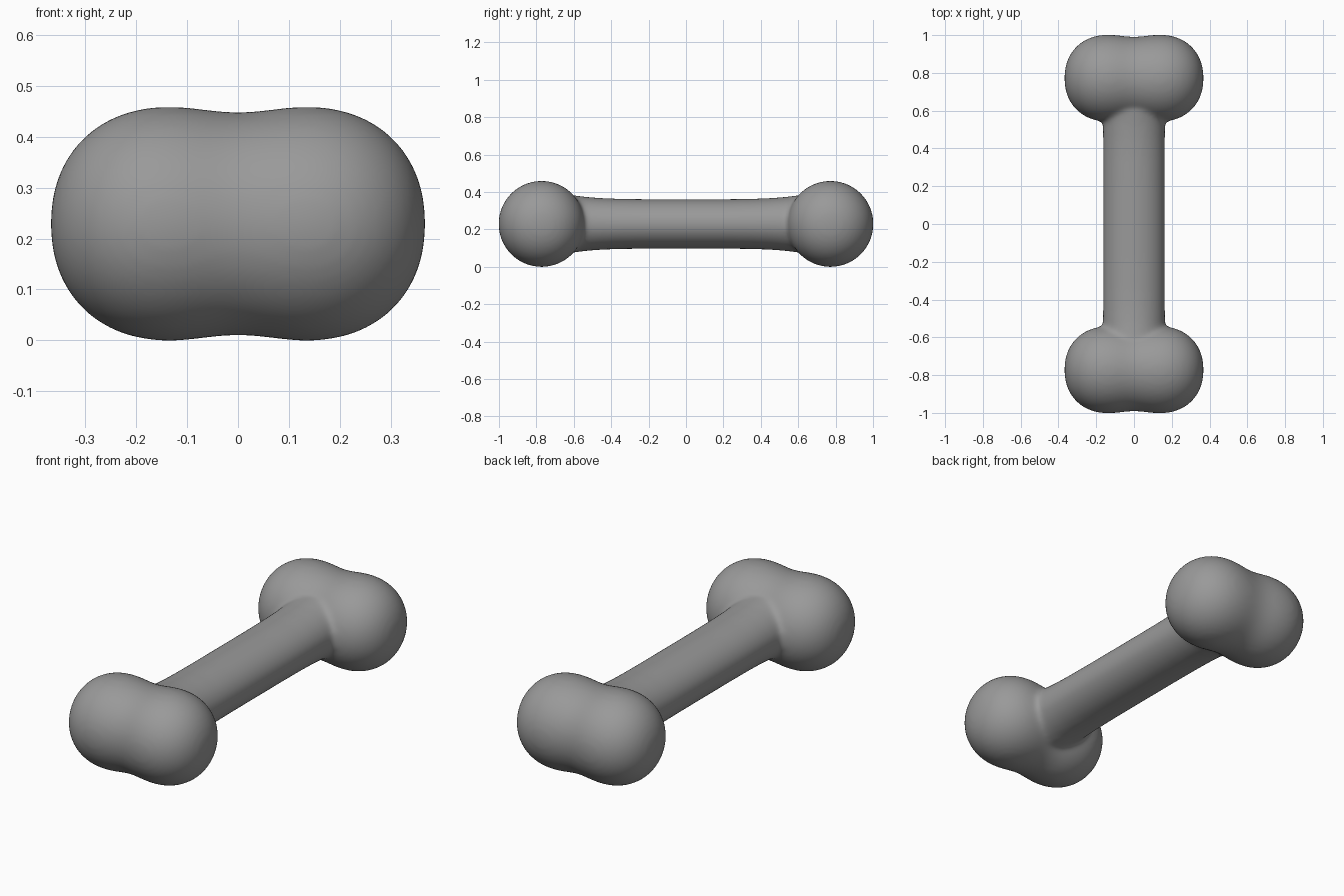
import bpy, bmesh, math

if "Cube" in bpy.data.objects:
    bpy.data.objects.remove(bpy.data.objects["Cube"])

MID_Z = 0.229
KNOB_Y = 0.772
SIDES = 96

bone_grey = bpy.data.materials.new("bone_grey")
bone_grey.diffuse_color = (0.32, 0.32, 0.32, 1)
bone_grey.use_nodes = True
bone_grey.node_tree.nodes["Principled BSDF"].inputs["Base Color"].default_value = bone_grey.diffuse_color


def loft(bm, sections, place):
    """Skin elliptical sections (position, radius a, radius b), capped at both ends."""
    rings = []
    for pos, a, b in sections:
        ring = []
        for i in range(SIDES):
            t = 2 * math.pi * i / SIDES
            ring.append(bm.verts.new(place(pos, a * math.cos(t), b * math.sin(t))))
        rings.append(ring)
    for r0, r1 in zip(rings, rings[1:]):
        for i in range(SIDES):
            j = (i + 1) % SIDES
            bm.faces.new((r0[i], r0[j], r1[j], r1[i]))
    bm.faces.new(rings[0][::-1])
    bm.faces.new(rings[-1])


def mirrored(half):
    return [(-p, a, b) for p, a, b in reversed(half) if p > 0] + half


# Shaft profile: oval, flaring gently into the knobs
shaft = mirrored([(0, .164, .132), (.2, .164, .132), (.35, .164, .134),
                  (.45, .164, .138), (.53, .165, .144), (.6, .167, .153),
                  (.7, .16, .15), (.78, .13, .13)])

# Double knob profile: shallow waist in the middle, rounded ends
half = []
for i in range(12):
    x = 0.135 * i / 12
    r = 0.2245 - 0.0055 * math.cos(math.pi * x / 0.135)
    half.append((x, r, r))
for i in range(33):
    a = math.radians(88.5) * i / 32
    r = 0.23 * math.cos(a) ** 0.92
    half.append((0.135 + 0.233 * math.sin(a) ** 0.92, r, r))
knob = mirrored(half)

bm = bmesh.new()
loft(bm, shaft, lambda p, a, b: (a, p, MID_Z + b))
for side in (-1, 1):
    loft(bm, knob, lambda p, a, b: (p, side * KNOB_Y + a, MID_Z + b))
bmesh.ops.recalc_face_normals(bm, faces=bm.faces)
mesh = bpy.data.meshes.new("bone")
bm.to_mesh(mesh)
bm.free()
mesh.materials.append(bone_grey)
bone = bpy.data.objects.new("bone", mesh)
bpy.context.collection.objects.link(bone)

# Fuse the parts into one skin and soften the joints
fuse = bone.modifiers.new("fuse", 'REMESH')
fuse.mode = 'VOXEL'
fuse.voxel_size = 0.012
fuse.use_smooth_shade = True
soften = bone.modifiers.new("soften", 'SMOOTH')
soften.factor = 0.5
soften.iterations = 14
